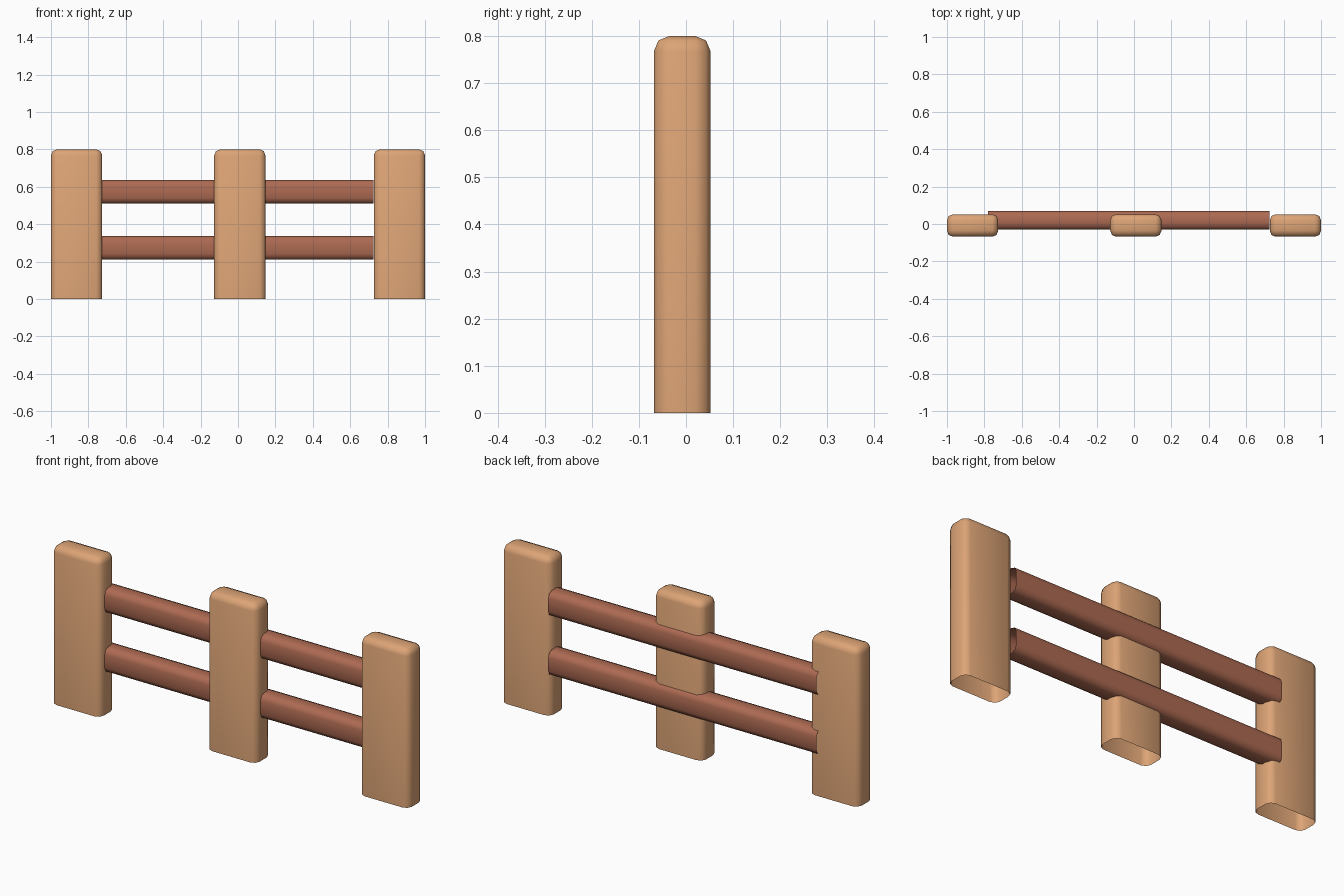
import bpy, bmesh
from mathutils import Vector

if "Cube" in bpy.data.objects:
    bpy.data.objects.remove(bpy.data.objects["Cube"])


def material(name, rgb):
    m = bpy.data.materials.new(name)
    m.diffuse_color = (*rgb, 1.0)
    m.use_nodes = True
    m.node_tree.nodes["Principled BSDF"].inputs["Base Color"].default_value = m.diffuse_color
    return m


POST = material("light wood", (0.72, 0.37, 0.18))
RAIL = material("dark wood", (0.42, 0.145, 0.085))


def open_rounded_box(name, lo, hi, is_open, radius, mat):
    """Box shell with the chosen faces removed and all remaining inner edges rounded."""
    lo, hi = Vector(lo), Vector(hi)
    bm = bmesh.new()
    bmesh.ops.create_cube(bm, size=1.0)
    for v in bm.verts:
        v.co = Vector([lo[i] + (v.co[i] + 0.5) * (hi[i] - lo[i]) for i in range(3)])
    bm.normal_update()
    bmesh.ops.delete(bm, geom=[f for f in bm.faces if is_open(f.normal)], context='FACES')
    bmesh.ops.bevel(bm, geom=[e for e in bm.edges if not e.is_boundary], offset=radius,
                    segments=2, profile=0.5, affect='EDGES')
    for f in bm.faces:
        f.smooth = True
    mesh = bpy.data.meshes.new(name)
    bm.to_mesh(mesh)
    bm.free()
    mesh.materials.append(mat)
    obj = bpy.data.objects.new(name, mesh)
    bpy.context.collection.objects.link(obj)
    return obj


# Upright posts, open underneath
for name, x in (("left_post", -1.0), ("middle_post", -0.127), ("right_post", 0.726)):
    open_rounded_box(name, (x, -0.068, 0), (x + 0.274, 0.052, 0.8),
                     lambda n: n.z < -0.5, 0.032, POST)

# Horizontal rails, open at both ends
for name, z in (("lower_rail", 0.21), ("upper_rail", 0.51)):
    open_rounded_box(name, (-0.78, -0.03, z), (0.724, 0.069, z + 0.126),
                     lambda n: abs(n.x) > 0.5, 0.03, RAIL)
